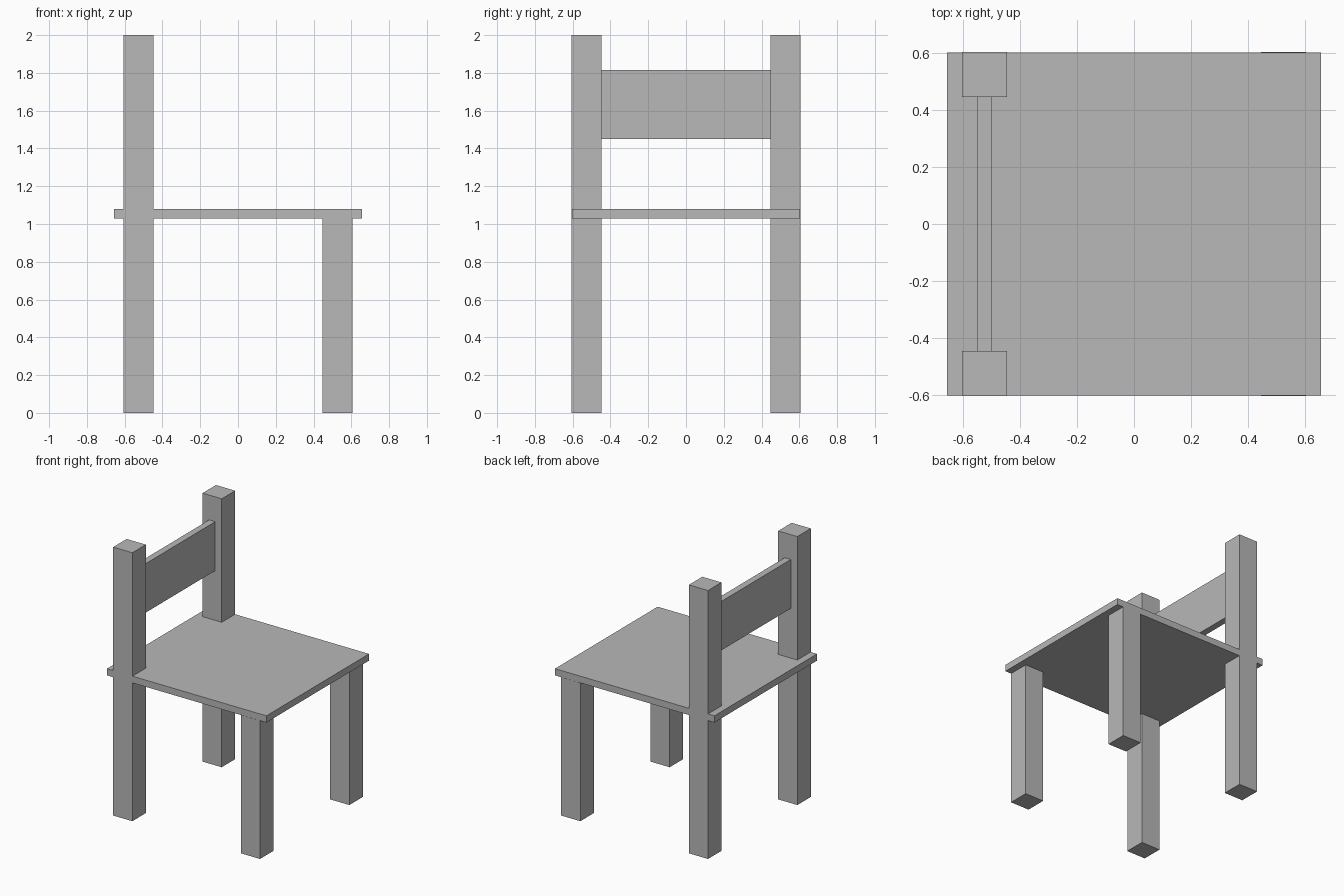
import bpy

cube = bpy.data.objects.get("Cube")
if cube:
    bpy.data.objects.remove(cube, do_unlink=True)

# Single plain grey for the whole chair
grey = bpy.data.materials.new("plain_grey")
grey.use_nodes = True
colour = (0.48, 0.48, 0.48, 1)
grey.diffuse_color = colour
grey.node_tree.nodes["Principled BSDF"].inputs["Base Color"].default_value = colour


def box(name, low, high):
    """Flat-faced box spanning two opposite corners."""
    bpy.ops.mesh.primitive_cube_add(size=1)
    obj = bpy.context.object
    obj.name = obj.data.name = name
    for v in obj.data.vertices:
        v.co = [h if c > 0 else l for c, l, h in zip(v.co, low, high)]
    obj.data.materials.append(grey)
    return obj


OUTER, INNER = 0.605, 0.447        # leg limits from the centre
SEAT_LOW, SEAT_HIGH = 1.03, 1.08

# Seat board, overhanging the legs at the chair's front and back
box("seat", (-0.657, -0.604, SEAT_LOW), (0.657, 0.604, SEAT_HIGH))

# Tall back posts and short legs on both sides
for side, y0, y1 in (("right", -OUTER, -INNER), ("left", INNER, OUTER)):
    box(f"back_post_{side}", (-OUTER, y0, 0), (-INNER, y1, 2))
    box(f"short_leg_{side}", (INNER, y0, 0), (OUTER, y1, SEAT_LOW))

# Backrest board between the posts
box("backrest", (-0.551, -INNER, 1.45), (-0.501, INNER, 1.815))
